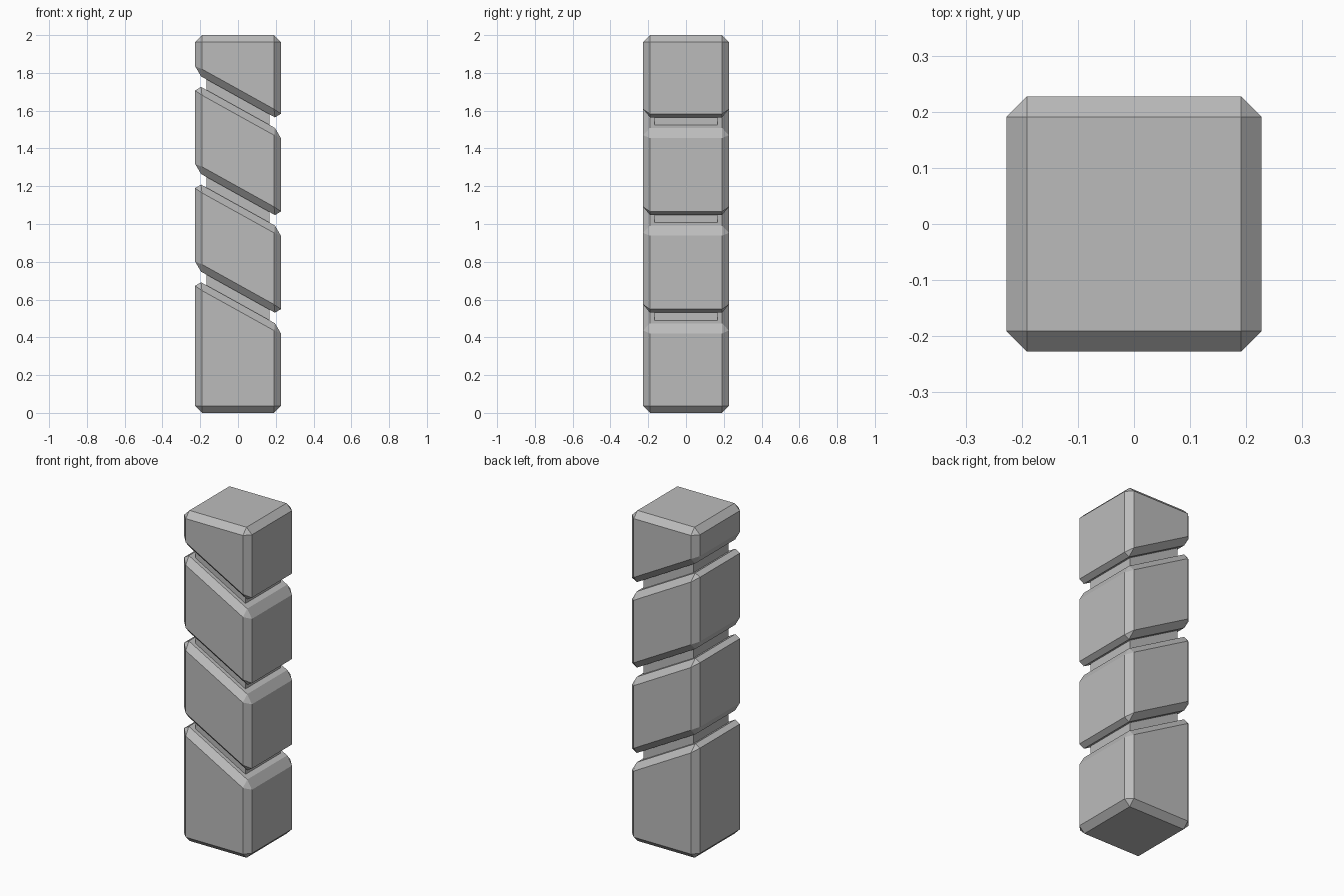
import bpy
import bmesh

cube = bpy.data.objects.get("Cube")
if cube:
    bpy.data.objects.remove(cube, do_unlink=True)

HALF = 0.227      # half width of the column
CORE = 0.168      # half width of the recessed core
BEVEL = 0.036     # chamfer width
SLOPE = -0.555    # tilt of the grooves, z per x
HEIGHT = 2.0
PITCH = 0.517     # spacing of the grooves
GROOVE_LOW, GROOVE_HIGH = 0.583, 0.639   # first groove at x = 0

stone = bpy.data.materials.new("plain grey")
stone.use_nodes = True
grey = (0.5, 0.5, 0.5, 1)
stone.diffuse_color = grey
stone.node_tree.nodes["Principled BSDF"].inputs["Base Color"].default_value = grey


def block(name, half, low, high, low_slope=0, high_slope=0, bevel=0):
    """Square block whose bottom and top may tilt along x."""
    bm = bmesh.new()
    bmesh.ops.create_cube(bm, size=2)
    for v in bm.verts:
        x = v.co.x * half
        z = high + high_slope * x if v.co.z > 0 else low + low_slope * x
        v.co = (x, v.co.y * half, z)
    if bevel:
        bmesh.ops.bevel(bm, geom=bm.edges[:], offset=bevel, offset_type='OFFSET',
                        segments=1, profile=0.5, affect='EDGES')
    bmesh.ops.recalc_face_normals(bm, faces=bm.faces)
    mesh = bpy.data.meshes.new(name)
    bm.to_mesh(mesh)
    bm.free()
    mesh.materials.append(stone)
    obj = bpy.data.objects.new(name, mesh)
    bpy.context.collection.objects.link(obj)
    return obj


# Chamfered blocks stacked with slanted grooves between them
names = ["base_block", "lower_block", "upper_block", "top_block"]
for i, name in enumerate(names):
    first, last = i == 0, i == len(names) - 1
    block(name, HALF,
          0 if first else GROOVE_HIGH + PITCH * (i - 1),
          HEIGHT if last else GROOVE_LOW + PITCH * i,
          0 if first else SLOPE,
          0 if last else SLOPE,
          BEVEL)

# Recessed necks joining the blocks
for i in range(len(names) - 1):
    block("neck_%d" % (i + 1), CORE,
          GROOVE_LOW + PITCH * i - 0.02, GROOVE_HIGH + PITCH * i + 0.02,
          SLOPE, SLOPE)
